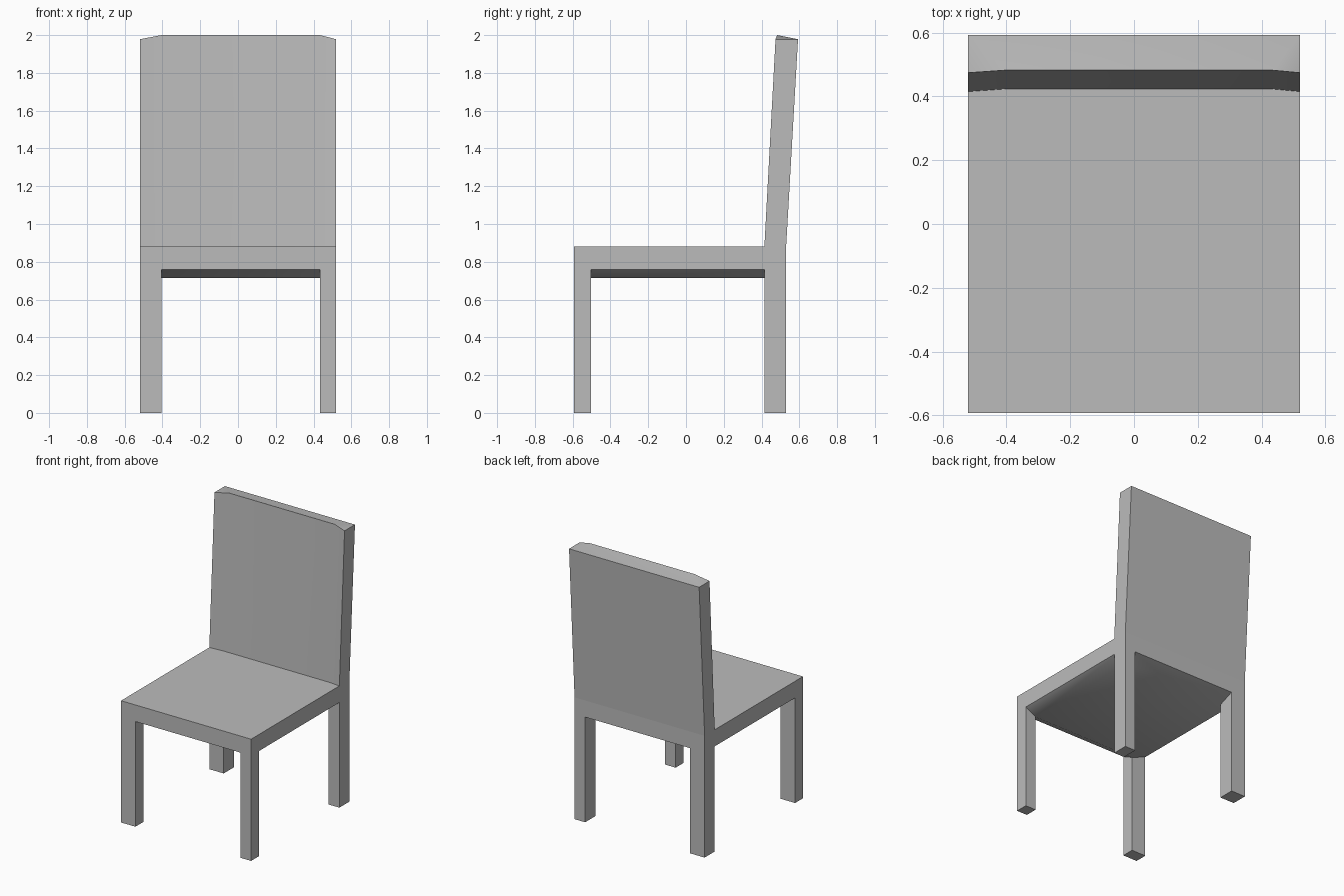
import bpy
import bmesh

if "Cube" in bpy.data.objects:
    bpy.data.objects.remove(bpy.data.objects["Cube"], do_unlink=True)

# One plain grey for the whole chair
GREY = (0.5, 0.5, 0.5, 1.0)
grey = bpy.data.materials.new("plain_grey")
grey.use_nodes = True
grey.diffuse_color = GREY
grey.node_tree.nodes["Principled BSDF"].inputs["Base Color"].default_value = GREY

# Outer edges and inner leg lines of the footprint
LEFT, RIGHT, FRONT, BACK = 0.52, -0.52, -0.593, 0.53
IN_LEFT, IN_RIGHT, IN_FRONT, IN_BACK = 0.435, -0.405, -0.503, 0.415
RIM, BELLY, SEAT_TOP = 0.76, 0.715, 0.88


def rect(x0, x1, y0, y1, z):
    return [(x0, y0, z), (x1, y0, z), (x1, y1, z), (x0, y1, z)]


def loft(name, rings, bottom_cap=(), top_cap=()):
    """Join matching rings of points with quads and close the ends by corner index."""
    bm = bmesh.new()
    loops = [[bm.verts.new(p) for p in ring] for ring in rings]
    n = len(rings[0])
    for low, high in zip(loops, loops[1:]):
        for i in range(n):
            j = (i + 1) % n
            bm.faces.new((low[i], low[j], high[j], high[i]))
    for loop, cap, step in ((loops[0], bottom_cap, -1), (loops[-1], top_cap, 1)):
        for corners in cap:
            bm.faces.new([loop[i] for i in corners[::step]])
    bmesh.ops.recalc_face_normals(bm, faces=bm.faces)
    mesh = bpy.data.meshes.new(name)
    bm.to_mesh(mesh)
    bm.free()
    mesh.materials.append(grey)
    obj = bpy.data.objects.new(name, mesh)
    bpy.context.collection.objects.link(obj)
    bpy.ops.object.select_all(action="DESELECT")
    obj.select_set(True)
    bpy.context.view_layer.objects.active = obj
    bpy.ops.object.shade_smooth_by_angle(angle=0.6)
    return obj


QUAD = [(0, 1, 2, 3)]

# Seat: a flat slab whose underside slopes down to a lower middle
loft("seat", [
    rect(IN_RIGHT, IN_LEFT, IN_FRONT, IN_BACK, BELLY),
    rect(RIGHT, LEFT, FRONT, BACK, RIM),
    rect(RIGHT, LEFT, FRONT, BACK, SEAT_TOP),
], QUAD, QUAD)

# Legs: their tops follow the sloping underside of the seat
for side, x_out, x_in in (("left", LEFT, IN_LEFT), ("right", RIGHT, IN_RIGHT)):
    for end, y_out, y_in in (("front", FRONT, IN_FRONT), ("back", BACK, IN_BACK)):
        foot = rect(x_out, x_in, y_out, y_in, 0)
        top = rect(x_out, x_in, y_out, y_in, RIM)
        top[2] = (x_in, y_in, BELLY)
        loft(f"{end}_{side}_leg", [foot, top], QUAD)


# Backrest: leans back, with a front that is faintly hollow between the sides
def back_ring(side_y, middle_y, rear_y, side_z, middle_z):
    return [(RIGHT, side_y, side_z), (IN_RIGHT, middle_y, middle_z),
            (IN_LEFT, middle_y, middle_z), (LEFT, side_y, side_z),
            (LEFT, rear_y, side_z), (RIGHT, rear_y, side_z)]


loft("backrest", [
    back_ring(0.415, 0.423, BACK, SEAT_TOP, SEAT_TOP),
    back_ring(0.474, 0.482, 0.593, 1.978, 2.0),
], top_cap=[(0, 1, 5), (1, 2, 4, 5), (2, 3, 4)])
